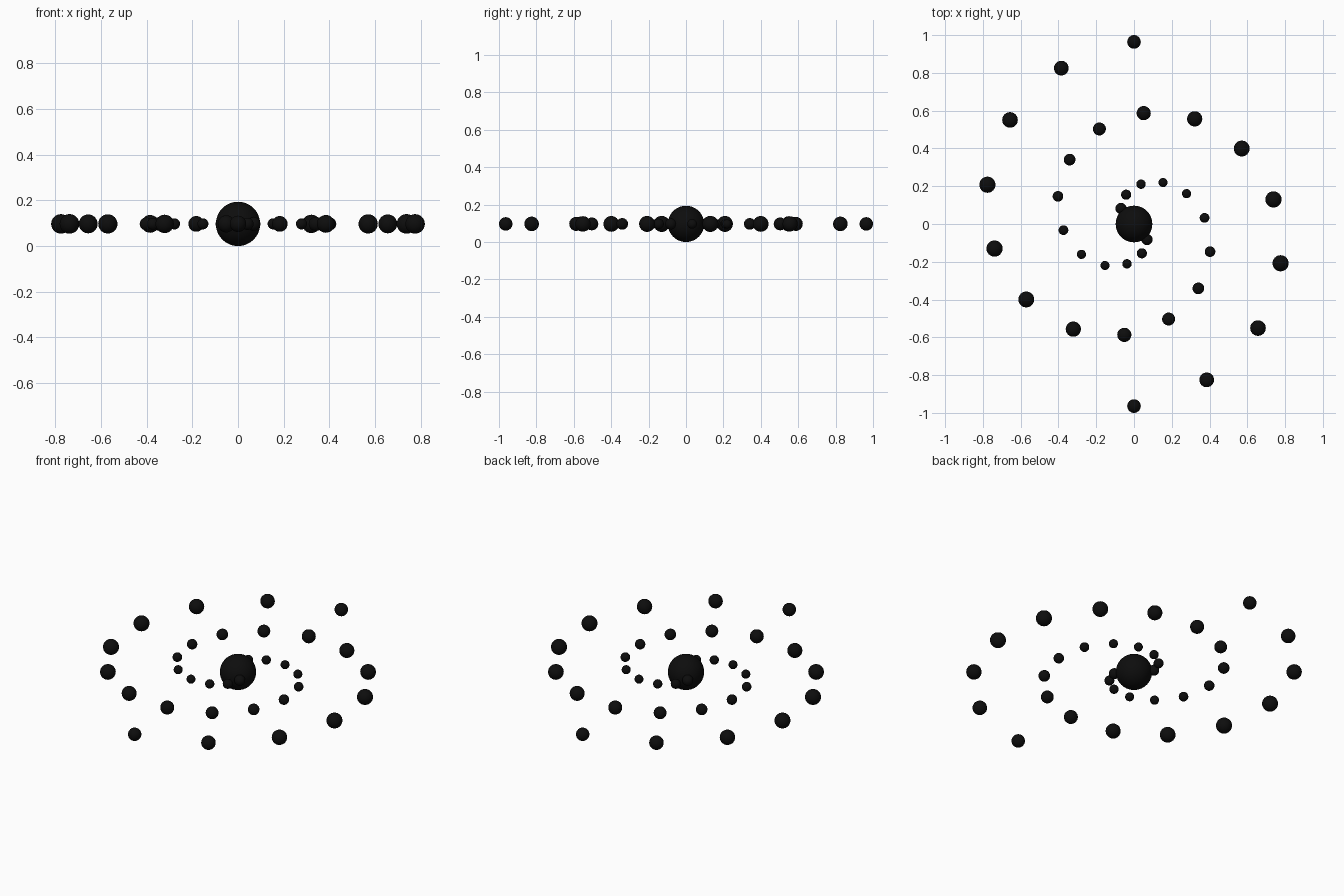
import bpy
from math import sin, cos, radians

if "Cube" in bpy.data.objects:
    bpy.data.objects.remove(bpy.data.objects["Cube"])

CORE_R = 0.097
ARM_LENGTH = 0.964
STEPS = 18

black = bpy.data.materials.new("black")
black.diffuse_color = (0.004, 0.004, 0.004, 1)
black.use_nodes = True
black.node_tree.nodes["Principled BSDF"].inputs["Base Color"].default_value = black.diffuse_color


def ball(name, x, y, radius, segments, rings):
    bpy.ops.mesh.primitive_uv_sphere_add(
        segments=segments, ring_count=rings, radius=radius,
        location=(x, y, CORE_R))
    ob = bpy.context.object
    ob.name = name
    ob.data.materials.append(black)
    bpy.ops.object.shade_smooth()


# Large central sphere
ball("core_sphere", 0, 0, CORE_R, 48, 24)

# Two opposite spiral arms of spheres: 25 degrees per step, shrinking evenly,
# with ball sizes that swell and thin along the arm
for arm, sign in (("arm_a", 1), ("arm_b", -1)):
    for i in range(STEPS):
        dist = ARM_LENGTH * (STEPS - i) / STEPS
        angle = radians(90 + 25 * i)
        size = 0.0335 + 0.0095 * sin(radians(20 * i + 15))
        ball(f"{arm}_ball_{i + 1}", sign * dist * cos(angle),
             sign * dist * sin(angle), size, 32, 16)
